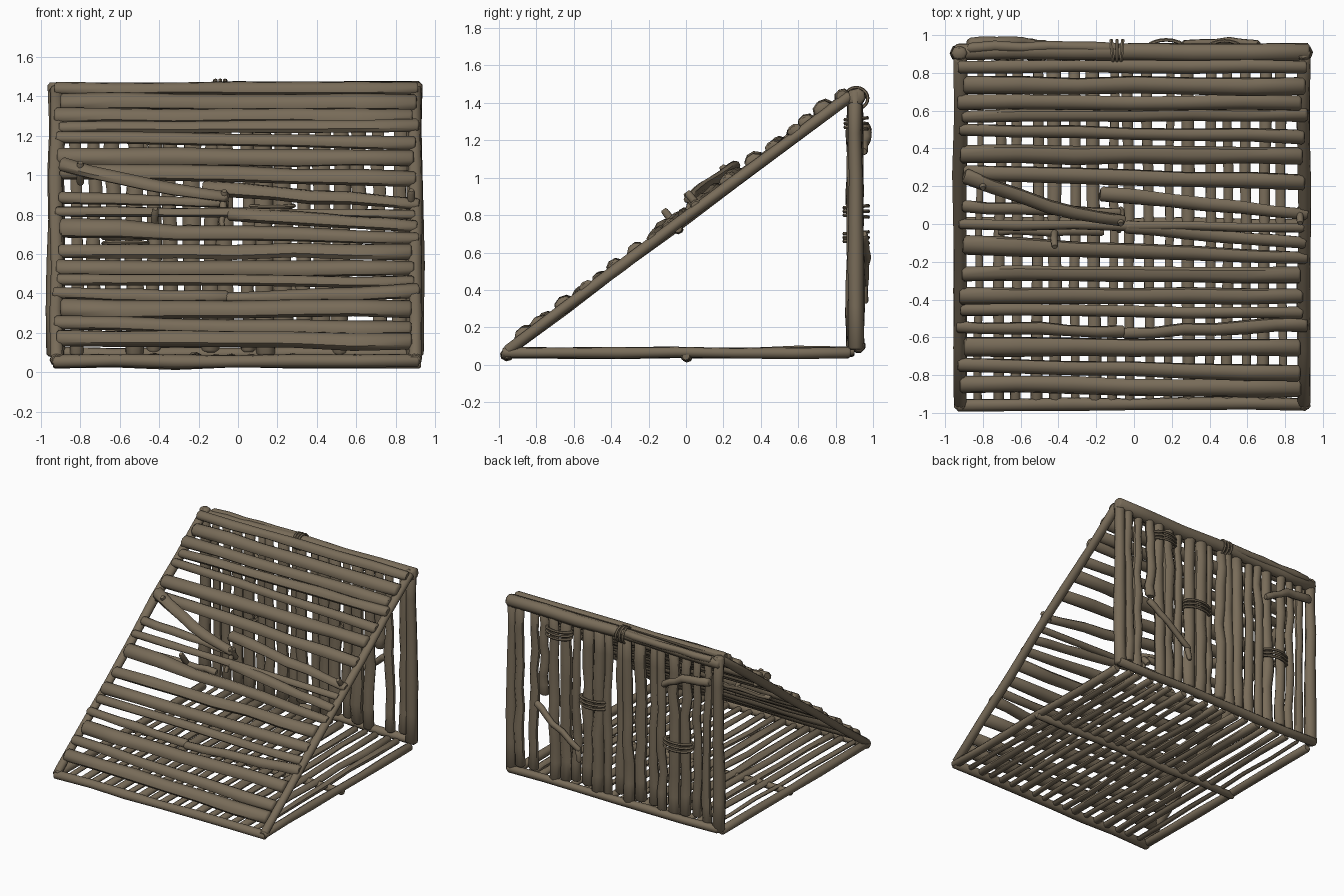
import bpy, bmesh, math, random
from mathutils import Vector

random.seed(4)
if "Cube" in bpy.data.objects:
    bpy.data.objects.remove(bpy.data.objects["Cube"])

wood = bpy.data.materials.new("weathered_wood")
wood.use_nodes = True
wood.diffuse_color = (0.19, 0.15, 0.10, 1)
wood.node_tree.nodes["Principled BSDF"].inputs["Base Color"].default_value = (0.19, 0.15, 0.10, 1)

parts = []
SLOPE = Vector((0, -0.6, 0.8))


def log(name, path, r0, r1=None, flat=0.9, wobble=0.006, sides=8, ref=SLOPE, rings=6):
    """Irregular tapered log along a path, with chamfered ends."""
    r1 = r1 or r0
    path = [Vector(p) for p in path]
    d = (path[-1] - path[0]).normalized()
    u = d.cross(ref).normalized()
    v = u.cross(d)
    length = (path[-1] - path[0]).length
    chamfer = min(0.012 / length, 0.1)
    ts = [0, chamfer] + [i / rings for i in range(1, rings)] + [1 - chamfer, 1]
    bm = bmesh.new()
    loops = []
    turn = random.random()
    for i, t in enumerate(ts):
        s = t * (len(path) - 1)
        k = min(int(s), len(path) - 2)
        c = path[k].lerp(path[k + 1], s - k)
        inner = 1 < i < len(ts) - 2
        if inner:
            c = c + u * random.uniform(-wobble, wobble) + v * random.uniform(-wobble, wobble)
        r = r0 + (r1 - r0) * t
        r *= random.uniform(0.9, 1.08) if inner else 1
        r *= 0.72 if i in (0, len(ts) - 1) else 1
        ring = []
        for j in range(sides):
            a = math.tau * (j + turn) / sides
            ring.append(bm.verts.new(c + u * r * math.cos(a) + v * r * flat * math.sin(a)))
        loops.append(ring)
    for p, q in zip(loops, loops[1:]):
        for j in range(sides):
            n = (j + 1) % sides
            bm.faces.new((p[j], p[n], q[n], q[j]))
    bm.faces.new(loops[0][::-1])
    bm.faces.new(loops[-1])
    bmesh.ops.recalc_face_normals(bm, faces=bm.faces)
    me = bpy.data.meshes.new(name)
    bm.to_mesh(me)
    bm.free()
    me.materials.append(wood)
    ob = bpy.data.objects.new(name, me)
    bpy.context.collection.objects.link(ob)
    parts.append(ob)


def on_slope(x, y, lift=0.0):
    return Vector((x, y, 0.815 + 0.755 * y)) + SLOPE * lift


def slat(name, x0, y0, x1, y1, r0, r1=None, lift=0.0):
    log(name, [on_slope(x0, y0, lift), on_slope(x1, y1, lift)], r0, r1, 0.8)


def band(name, loc, rot, size):
    """Pair of thin vine loops tied round neighbouring logs."""
    for k in (-1, 0, 1):
        off = Vector((0.025 * k, 0, 0)) if rot else Vector((0, 0, 0.025 * k))
        bpy.ops.mesh.primitive_torus_add(major_segments=20, minor_segments=6, major_radius=1,
                                         minor_radius=0.14, location=Vector(loc) + off,
                                         rotation=(0.08 * k, rot, 0.0))
        ob = bpy.context.object
        ob.name = name
        ob.scale = (size[0], size[1], 0.075)
        ob.data.materials.append(wood)
        parts.append(ob)


# Frame: side sills, sloping rails and back posts
for side, x in (("left", 0.9), ("right", -0.92)):
    log(side + "_sill", [(x, -0.98, 0.065), (x, 0.88, 0.065)], 0.034)
    log(side + "_rafter", [(x, -0.96, 0.07), (x, 0.88, 1.44)], 0.034, 0.036)
    log(side + "_back_post", [(x - 0.005, 0.91, 0.08), (x - 0.005, 0.905, 1.47)], 0.048, 0.042)

# Frame: cross beams
log("front_beam", [(-0.94, -0.96, 0.055), (0.92, -0.955, 0.06)], 0.036)
log("back_beam", [(-0.94, 0.925, 0.1), (0.92, 0.925, 0.095)], 0.034)
log("ridge_beam", [(-0.95, 0.91, 1.415), (0.0, 0.91, 1.425), (0.93, 0.91, 1.43)], 0.046, 0.052)
log("ridge_pole", [(-0.88, 0.93, 1.44), (-0.45, 0.945, 1.44), (-0.08, 0.93, 1.45)], 0.03, 0.03)
log("floor_joist", [(-0.94, 0.01, 0.045), (0.93, 0.0, 0.045)], 0.028)

# Floor poles, front to back
for i in range(17):
    x = -0.82 + i * 0.101 + random.uniform(-0.014, 0.014)
    r = random.uniform(0.022, 0.034)
    log("floor_pole", [(x, -0.94, 0.06), (x + random.uniform(-0.02, 0.02), 0.9, 0.07)],
        r, r + random.uniform(-0.006, 0.008), 0.75)

# Full length sloping slats: y at right end, y at left end, radii
for yr, yl, r0, r1 in (
        (0.83, 0.83, 0.038, 0.038), (0.735, 0.73, 0.052, 0.052), (0.645, 0.64, 0.048, 0.045),
        (0.567, 0.58, 0.034, 0.042), (0.5, 0.46, 0.034, 0.042), (0.37, 0.36, 0.052, 0.05),
        (0.27, 0.22, 0.045, 0.046), (0.0, -0.02, 0.03, 0.028), (-0.11, -0.18, 0.056, 0.034),
        (-0.265, -0.27, 0.042, 0.05), (-0.38, -0.38, 0.05, 0.042), (-0.455, -0.47, 0.036, 0.036),
        (-0.65, -0.655, 0.058, 0.052), (-0.745, -0.79, 0.04, 0.048), (-0.85, -0.87, 0.05, 0.052)):
    slat("roof_slat", -0.92 + random.uniform(-0.015, 0.02), yr,
         0.9 + random.uniform(-0.02, 0.02), yl, r0, r1)

# Broken and repaired slats
slat("half_slat", -0.91, 0.095, -0.07, 0.06, 0.035, 0.026)
slat("half_slat", -0.18, 0.16, 0.92, 0.05, 0.045, 0.034)
slat("half_slat", -0.05, -0.015, 0.91, -0.1, 0.04, 0.035)
slat("half_slat", -0.94, -0.545, -0.05, -0.57, 0.034, 0.036)
slat("half_slat", -0.06, -0.58, 0.92, -0.53, 0.032, 0.045)
slat("short_slat", -0.72, -0.07, -0.16, -0.07, 0.022, 0.026, -0.05)
log("patch_slat", [on_slope(-0.9, 0.28, 0.04), on_slope(-0.45, 0.12, 0.05), on_slope(-0.05, 0.045, 0.05)],
    0.046, 0.034, 0.7)
log("broken_stub", [(-0.07, 0.04, 0.87), (-0.08, -0.04, 0.74)], 0.024, 0.015, ref=Vector((1, 0, 0)))

# Pegs standing out of the slats
for x, y in ((-0.8, 0.24), (-0.07, 0.05), (0.88, 0.055), (-0.42, -0.07)):
    log("peg", [on_slope(x, y, -0.05), on_slope(x, y, 0.085)], 0.022, 0.02,
        ref=Vector((1, 0, 0)), rings=2)

# Back wall poles
BACK = Vector((0, 1, 0))
for i in range(18):
    x = -0.82 + i * 0.096 + random.uniform(-0.012, 0.012)
    r = random.uniform(0.036, 0.052)
    y = 0.905 + random.uniform(-0.015, 0.015)
    low = 0.76 if i == 15 else 0.1 + random.uniform(-0.02, 0.06)
    log("wall_pole", [(x, y, low), (x + random.uniform(-0.02, 0.02), y, 1.4)],
        r, r * random.uniform(0.75, 0.95), 0.8, 0.01, ref=BACK, rings=8)

# Crooked branches on the back wall
log("wall_branch", [(0.66, 0.95, 0.7), (0.5, 0.965, 0.58), (0.27, 0.955, 0.42)], 0.026, 0.022, ref=BACK)
log("wall_branch_twig", [(0.29, 0.95, 0.43), (0.27, 0.96, 0.33)], 0.025, 0.018, ref=BACK, rings=2)
log("corner_branch", [(-0.46, 0.95, 1.14), (-0.65, 0.965, 1.24), (-0.88, 0.955, 1.27)], 0.026, 0.034, ref=BACK)

# Vine bindings
band("wall_binding", (0.48, 0.91, 1.29), 0, (0.1, 0.06))
band("wall_binding", (0.17, 0.91, 0.82), 0, (0.11, 0.065))
band("wall_binding", (-0.57, 0.91, 0.68), 0, (0.11, 0.065))
band("ridge_binding", (-0.09, 0.91, 1.425), math.pi / 2, (0.058, 0.062))

# Smooth bark with crisp ends
bpy.ops.object.select_all(action="DESELECT")
for ob in parts:
    ob.select_set(True)
bpy.context.view_layer.objects.active = parts[0]
bpy.ops.object.shade_smooth_by_angle(angle=math.radians(50))
